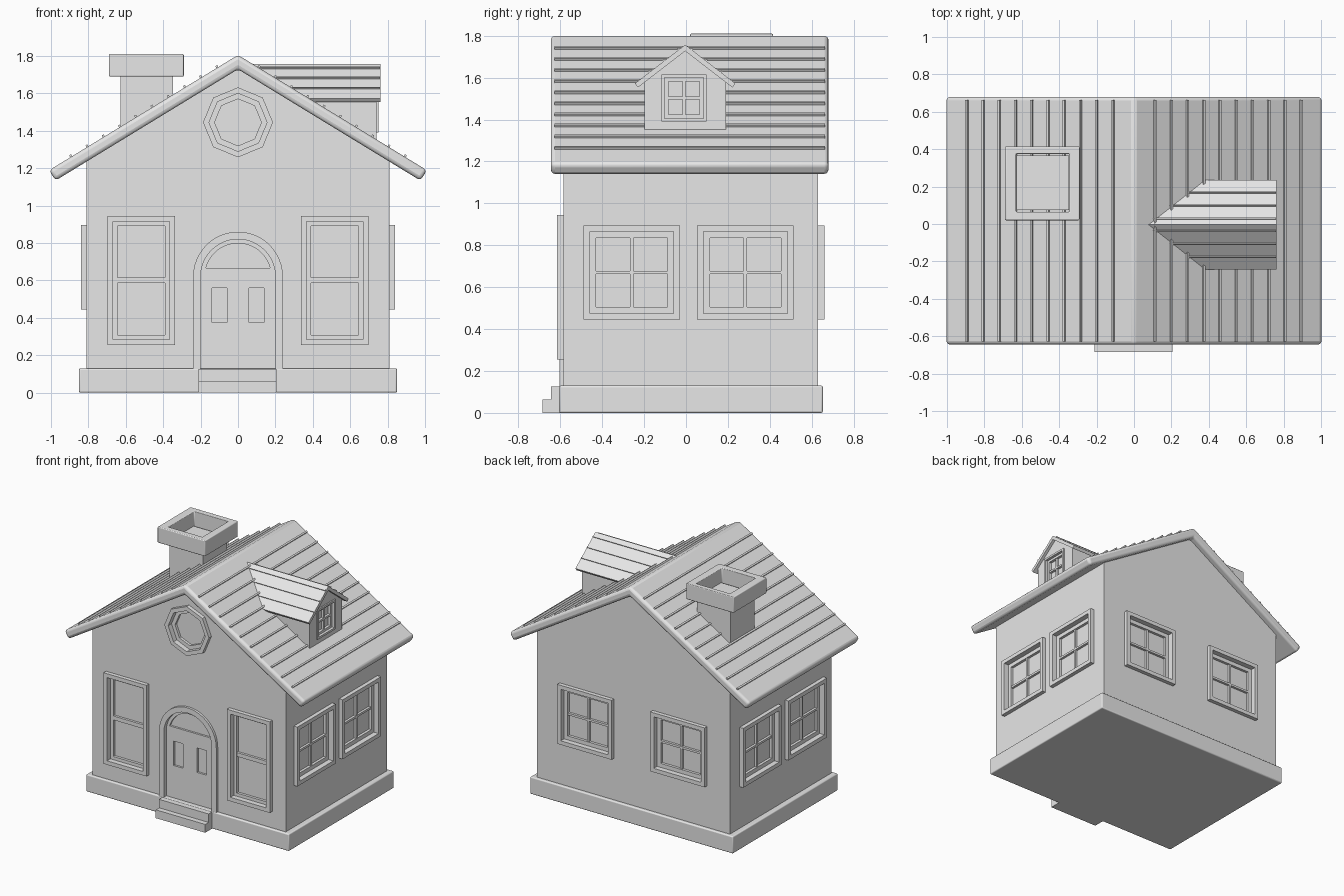
import bpy, bmesh, math
from mathutils import Matrix, Vector

cube = bpy.data.objects.get("Cube")
if cube:
    bpy.data.objects.remove(cube, do_unlink=True)

grey = bpy.data.materials.new("plain_grey")
grey.use_nodes = True
COLOUR = (0.8, 0.8, 0.8, 1)
grey.diffuse_color = COLOUR
grey.node_tree.nodes["Principled BSDF"].inputs["Base Color"].default_value = COLOUR

WALL_X, WALL_Y, MID_Y = 0.81, 0.6075, 0.0225
RIDGE, PITCH = 1.80, 0.61


def facing(turn, dist, mid_y=MID_Y):
    """Local frame of a wall: x along it, y up, z outwards."""
    return (Matrix.Translation((0, mid_y, 0)) @ Matrix.Rotation(math.radians(turn), 4, 'Z')
            @ Matrix.Translation((0, -dist, 0)) @ Matrix.Rotation(math.pi / 2, 4, 'X'))


def finish(name, bm, matrix, bevel=0):
    bmesh.ops.recalc_face_normals(bm, faces=bm.faces)
    bm.transform(matrix)
    mesh = bpy.data.meshes.new(name)
    bm.to_mesh(mesh)
    bm.free()
    mesh.materials.append(grey)
    ob = bpy.data.objects.new(name, mesh)
    bpy.context.collection.objects.link(ob)
    if bevel:
        mod = ob.modifiers.new("soft_edges", 'BEVEL')
        mod.width, mod.segments = bevel, 3
        bpy.ops.object.select_all(action='DESELECT')
        ob.select_set(True)
        bpy.context.view_layer.objects.active = ob
        bpy.ops.object.shade_smooth_by_angle(angle=math.radians(30))
    return ob


def prism(name, pts, w0, w1, matrix, bevel=0):
    """Outline extruded from depth w0 to w1."""
    bm = bmesh.new()
    face = bm.faces.new([bm.verts.new((u, v, w0)) for u, v in pts])
    ext = bmesh.ops.extrude_face_region(bm, geom=[face])["geom"]
    bmesh.ops.translate(bm, verts=[g for g in ext if isinstance(g, bmesh.types.BMVert)],
                        vec=(0, 0, w1 - w0))
    return finish(name, bm, matrix, bevel)


def ring(name, outer, inner, w0, w1, matrix, bevel=0):
    """Closed frame between two outlines."""
    bm = bmesh.new()
    loops = [[bm.verts.new((u, v, w)) for u, v in pts]
             for pts, w in ((outer, w0), (outer, w1), (inner, w1), (inner, w0))]
    n = len(outer)
    for k in range(4):
        a, b = loops[k], loops[(k + 1) % 4]
        for i in range(n):
            j = (i + 1) % n
            bm.faces.new((a[i], a[j], b[j], b[i]))
    return finish(name, bm, matrix, bevel)


def rect(u0, u1, v0, v1, inset=0):
    u0, u1, v0, v1 = u0 + inset, u1 - inset, v0 + inset, v1 - inset
    return [(u0, v0), (u1, v0), (u1, v1), (u0, v1)]


def arc(r, v, a0, a1, n):
    return [(r * math.cos(math.radians(a0 + (a1 - a0) * i / n)),
             v + r * math.sin(math.radians(a0 + (a1 - a0) * i / n))) for i in range(n + 1)]


def cut(target, pts, w0, w1, matrix):
    """Sink a recess into a part."""
    cutter = prism("cutter", pts, w0, w1, matrix)
    mod = target.modifiers.new("recess", 'BOOLEAN')
    mod.operation, mod.solver, mod.object = 'DIFFERENCE', 'EXACT', cutter
    bpy.context.view_layer.objects.active = target
    bpy.ops.object.modifier_apply(modifier=mod.name)
    bpy.data.objects.remove(cutter, do_unlink=True)


def window(name, wall, matrix, u, v, w, h, cols, rows, frame=0.03, sash=0.03, bar=0.016, proud=0.03):
    """Raised frame, sunken sash and glazing bars."""
    r = (u - w / 2, u + w / 2, v - h / 2, v + h / 2)
    cut(wall, rect(*r, frame), -0.03, 0.05, matrix)
    ring(name + "_frame", rect(*r), rect(*r, frame), -0.005, proud, matrix)
    ring(name + "_sash", rect(*r, frame), rect(*r, frame + sash), -0.031, -0.01, matrix)
    iw, ih = w / 2 - frame - sash, h / 2 - frame - sash
    for i in range(1, cols):
        c = u - iw + 2 * iw * i / cols
        prism(name + "_upright_bar", rect(c - bar / 2, c + bar / 2, v - ih, v + ih), -0.031, -0.014, matrix)
    for i in range(1, rows):
        c = v - ih + 2 * ih * i / rows
        prism(name + "_cross_bar", rect(u - iw, u + iw, c - bar / 2, c + bar / 2), -0.031, -0.012, matrix)


def roof_profile(half, top, pitch, thick):
    """Gable roof outline with eaves cut square to the slope."""
    d = thick * math.sqrt(1 + pitch * pitch)
    eave = half - thick * pitch / math.sqrt(1 + pitch * pitch)
    return [(0, top), (half, top - pitch * half), (eave, top - d - pitch * eave),
            (0, top - d), (-eave, top - d - pitch * eave), (-half, top - pitch * half)]


def slat(name, u, top, pitch, w0, w1, matrix, size=0.012):
    """Thin course strip lying on a roof slope, one per side."""
    for side in (-1, 1):
        t = Vector((side, -pitch)).normalized()
        n = Vector((side * pitch, 1)).normalized()
        p = Vector((side * u, top - pitch * u))
        pts = [p + t * (a * size / 2) + n * b for a, b in ((-1, -size), (1, -size), (1, size), (-1, size))]
        yield prism(name, pts, w0, w1, matrix)


def trim(ob):
    """Drop whatever lies buried below the main roof."""
    bm = bmesh.new()
    bm.from_mesh(ob.data)
    bmesh.ops.bisect_plane(bm, geom=bm.verts[:] + bm.edges[:] + bm.faces[:], clear_inner=True,
                           plane_co=(0, 0, RIDGE - 0.03), plane_no=(PITCH if ob.location.x >= 0 and
                           "chimney" not in ob.name else -PITCH, 0, 1))
    bm.to_mesh(ob.data)
    bm.free()


flat = Matrix.Identity(4)
front, right = facing(0, WALL_Y), facing(90, WALL_X)
back, left = facing(180, WALL_Y), facing(270, WALL_X)

# Walls with gables, plinth and steps
eave_z = RIDGE - 0.05 - PITCH * WALL_X
walls = prism("walls", [(-WALL_X, 0.05), (WALL_X, 0.05), (WALL_X, eave_z), (0, RIDGE - 0.05),
                        (-WALL_X, eave_z)], -WALL_Y, WALL_Y, facing(0, 0))
prism("plinth", rect(-0.85, 0.85, -0.605, 0.653), 0, 0.13, flat, 0.008)
prism("lower_step", rect(-0.21, 0.205, -0.685, -0.59), 0, 0.063, flat)
prism("upper_step", rect(-0.21, 0.205, -0.645, -0.59), 0.063, 0.127, flat)

# Main roof with course strips
along = facing(0, 0, 0.0175)
prism("main_roof", roof_profile(1.01, RIDGE + 0.005, PITCH, 0.065), -0.6625, 0.6625, along, 0.02)
for i in range(10):
    list(slat("roof_strip", 0.11 + i * 0.0868, RIDGE + 0.005, PITCH, -0.645, 0.645, along))

# Front windows, side windows and back windows
for side in (-1, 1):
    window("front_window", walls, front, side * 0.517, 0.6, 0.36, 0.69, 1, 2, 0.03, 0.024, 0.03)
    window("back_window", walls, back, side * 0.39, 0.67, 0.455, 0.45, 2, 2)
    for wall in (right, left):
        window("side_window", walls, wall, side * 0.271 - (0.01 if wall is right else -0.01),
               0.67, 0.46, 0.45, 2, 2)

# Eight-sided gable window
octagon = [arc(r, 1.445, 90, 405, 7) for r in (0.187, 0.155, 0.125)]
cut(walls, octagon[1], -0.03, 0.05, front)
ring("gable_window_frame", octagon[0], octagon[1], -0.005, 0.03, front)
ring("gable_window_sash", octagon[1], octagon[2], -0.031, -0.01, front)

# Arched doorway: surround, leaf, sunken panels and fanlight
door_arch = [(0.2, 0.12)] + arc(0.2, 0.62, 0, 180, 24) + [(-0.2, 0.12)]
surround = [(0.24, 0.12)] + arc(0.24, 0.62, 0, 180, 24) + [(-0.24, 0.12)]
cut(walls, door_arch, -0.04, 0.05, front)
prism("door_surround", surround + door_arch[::-1], -0.005, 0.018, front)
door = prism("door", door_arch, -0.041, -0.012, front)
cut(door, arc(0.178, 0.62, 15, 165, 20), -0.027, 0.02, front)
for side in (-1, 1):
    cut(door, rect(side * 0.098 - 0.04, side * 0.098 + 0.04, 0.375, 0.56), -0.027, 0.02, front)

# Chimney with open cap
trim(prism("chimney_stack", rect(-0.627, -0.347, 0.075, 0.365), 1.3, 1.7, flat))
ring("chimney_cap", rect(-0.69, -0.29, 0.02, 0.415), rect(-0.63, -0.345, 0.065, 0.375),
     1.69, 1.81, flat, 0.006)

# Dormer with its own roof and window
DORMER_TOP, DORMER_PITCH = 1.757, 0.77
face = facing(90, 0.74, -0.004)
cheek = DORMER_TOP - 0.015 - DORMER_PITCH * 0.195
body = prism("dormer_body", [(-0.195, 1.3), (0.195, 1.3), (0.195, cheek), (0, DORMER_TOP - 0.015),
                             (-0.195, cheek)], -0.7, 0, face)
trim(body)
window("dormer_window", body, face, -0.005, 1.503, 0.215, 0.225, 2, 2, 0.015, 0.018, 0.014, 0.01)
trim(prism("dormer_roof", roof_profile(0.24, DORMER_TOP, DORMER_PITCH, 0.024), -0.73, 0.022, face))
for u in (0.03, 0.1, 0.17):
    for strip in slat("dormer_roof_strip", u, DORMER_TOP, DORMER_PITCH, -0.73, 0.02, face, 0.008):
        trim(strip)
